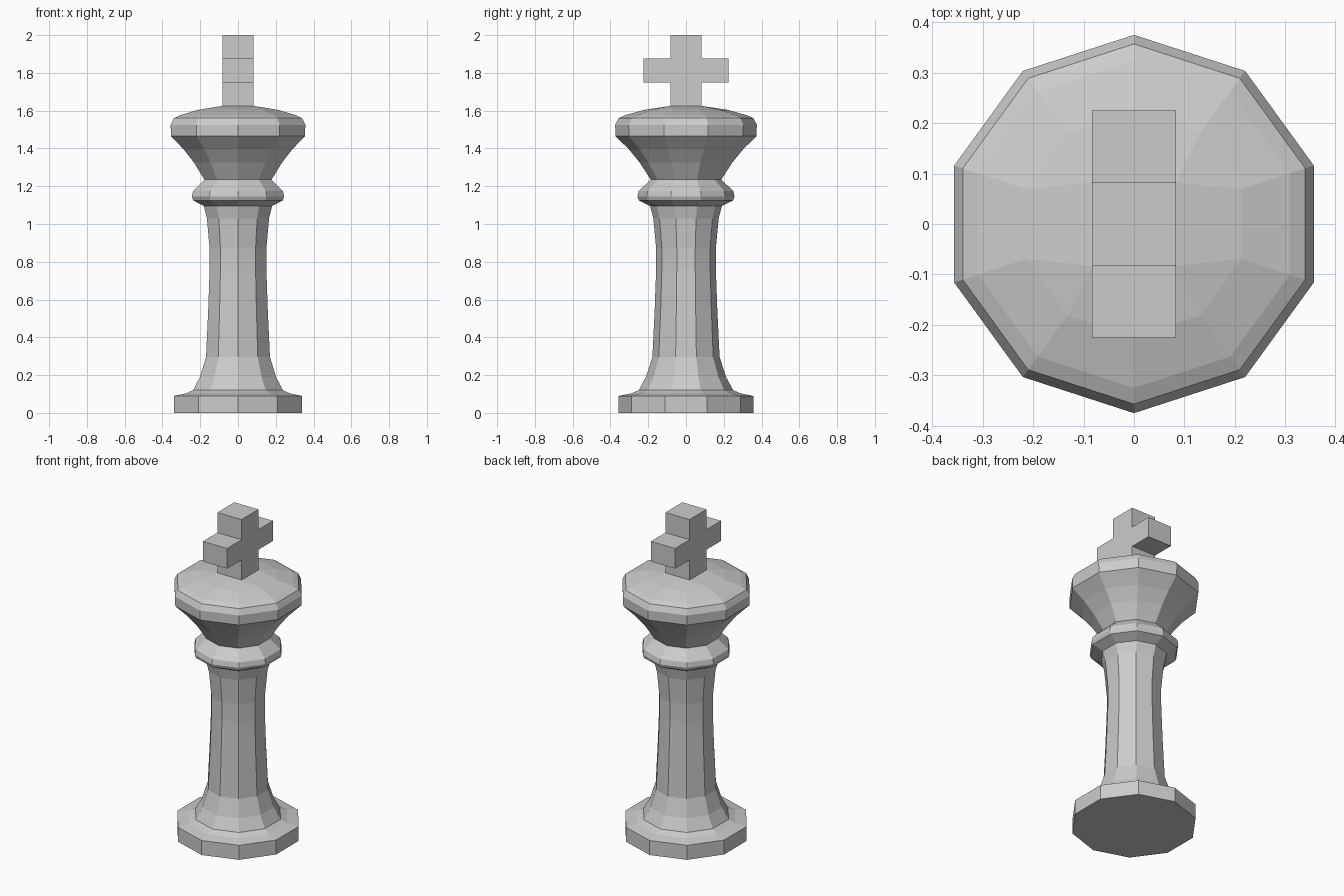
import bpy, bmesh
from math import cos, sin, pi, copysign

if "Cube" in bpy.data.objects:
    bpy.data.objects.remove(bpy.data.objects["Cube"])

SIDES = 10
HALF = 0.083  # half thickness of the cross


def finish(bm, name):
    bmesh.ops.remove_doubles(bm, verts=bm.verts, dist=1e-5)
    bmesh.ops.recalc_face_normals(bm, faces=bm.faces)
    mesh = bpy.data.meshes.new(name)
    bm.to_mesh(mesh)
    bm.free()
    obj = bpy.data.objects.new(name, mesh)
    bpy.context.collection.objects.link(obj)
    return obj


def lathe(name, profile, square_top=None):
    """Ten-sided turned part; optionally closes into a square collar on top."""
    bm = bmesh.new()
    angles = [pi / 2 + 2 * pi * i / SIDES for i in range(SIDES)]
    rings = [[bm.verts.new((r * cos(a), r * sin(a), z)) for a in angles]
             for r, z in profile]
    if square_top is not None:
        rings.append([bm.verts.new((
            copysign(HALF, cos(a)) if abs(cos(a)) > 0.01 else 0,
            copysign(HALF, sin(a)), square_top)) for a in angles])
    for low, high in zip(rings, rings[1:]):
        for i in range(SIDES):
            j = (i + 1) % SIDES
            bm.faces.new((low[i], low[j], high[j], high[i]))
    bm.faces.new(rings[0])
    bm.faces.new(rings[-1])
    return finish(bm, name)


# Foot, shaft, collar and flared head as one turned body
lathe("turned_body", [
    (0.357, 0), (0.357, 0.09), (0.29, 0.103), (0.25, 0.12),      # foot
    (0.212, 0.19), (0.178, 0.295), (0.166, 0.54), (0.158, 0.76),  # shaft
    (0.158, 0.87), (0.173, 1.03), (0.19, 1.095),
    (0.249, 1.125), (0.257, 1.145), (0.25, 1.175), (0.187, 1.235),  # collar
    (0.245, 1.325), (0.302, 1.395), (0.373, 1.465),               # flare
    (0.375, 1.525), (0.357, 1.56), (0.325, 1.575), (0.224, 1.604),  # crown
], square_top=1.625)

# Cross finial: half outline mirrored in y, extruded along x
half = [(HALF, 1.6), (HALF, 1.75), (0.225, 1.75),
        (0.225, 1.875), (HALF, 1.875), (HALF, 2.0)]
outline = half + [(-y, z) for y, z in reversed(half)]
bm = bmesh.new()
face = bm.faces.new([bm.verts.new((-HALF, y, z)) for y, z in outline])
ext = bmesh.ops.extrude_face_region(bm, geom=[face], use_keep_orig=True)
moved = [g for g in ext["geom"] if isinstance(g, bmesh.types.BMVert)]
bmesh.ops.translate(bm, verts=moved, vec=(2 * HALF, 0, 0))
finish(bm, "cross_finial")
